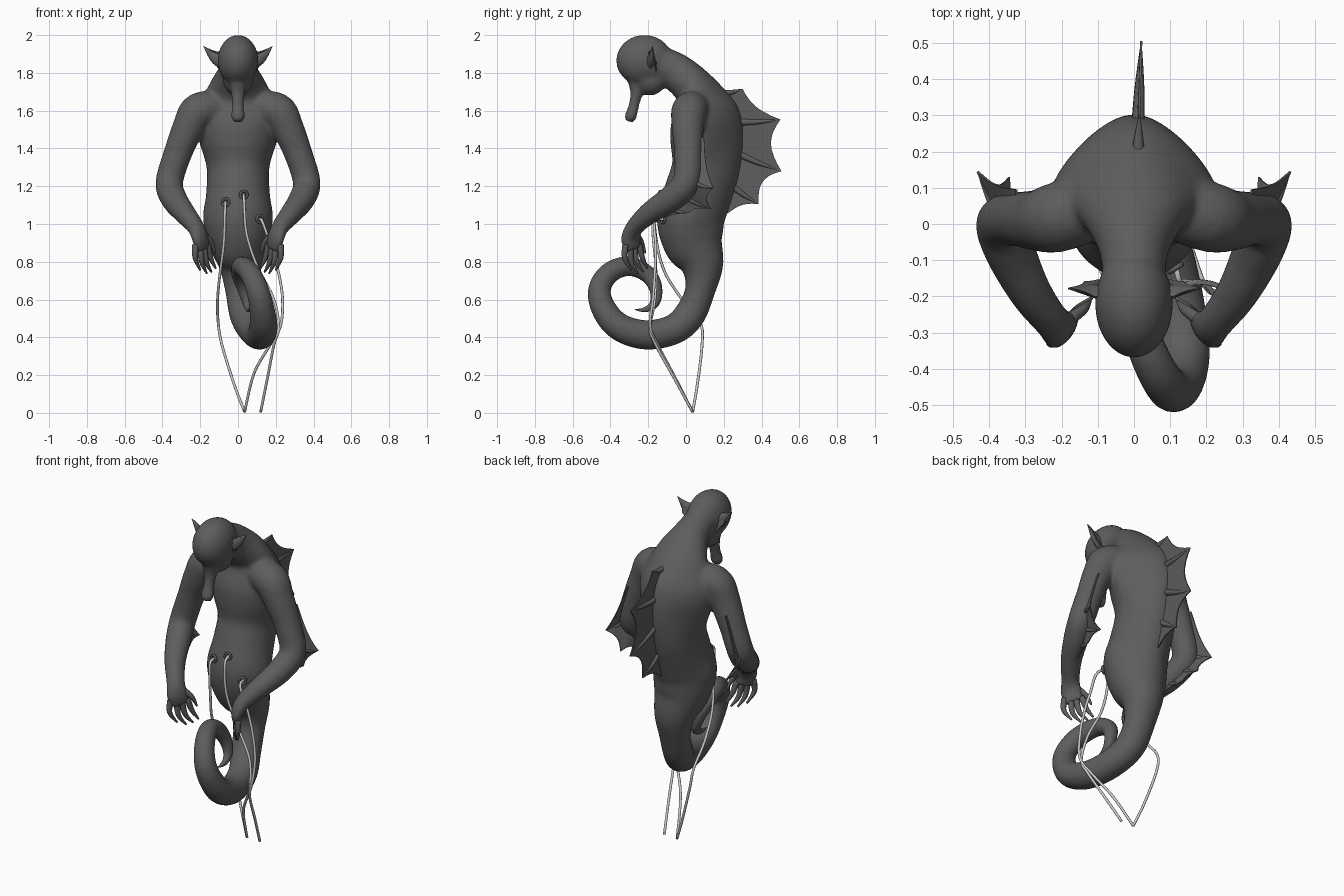
import bpy, bmesh
from math import cos, sin, pi
from mathutils import Vector as V, Matrix

SKIN = bpy.data.materials.new("dark_skin")
SKIN.diffuse_color = (.11, .11, .11, 1)


def catmull(pts, steps):
    """Smoothly resample rows of numbers."""
    p = [pts[0]] + list(pts) + [pts[-1]]
    out = []
    for i in range(1, len(p) - 2):
        for s in range(steps):
            t = s / steps
            out.append([0.5 * (2*b + (c-a)*t + (2*a-5*b+4*c-d)*t*t + (3*b-a-3*c+d)*t**3)
                        for a, b, c, d in zip(p[i-1], p[i], p[i+1], p[i+2])])
    return out + [list(pts[-1])]


def loft(bm, stations, ref=(1, 0, 0), steps=5, sides=20, sx=1, taper=0):
    """Tube through (x, y, z, half width, half depth); taper narrows the back of wide sections."""
    st = catmull(stations, steps)
    cs = [V(s[:3]) for s in st]
    rings = []
    for i, s in enumerate(st):
        t = (cs[min(i+1, len(cs)-1)] - cs[max(i-1, 0)]).normalized()
        u = V(ref) - t * V(ref).dot(t)
        u.normalize()
        w = t.cross(u)
        tp = taper * min(1, max(0, (s[3] - .14) / .06))
        ring = []
        for k in range(sides):
            a = 2 * pi * k / sides
            back = max(0, -sin(a))
            p = cs[i] + u * cos(a) * s[3] * (1 - tp * back) + w * sin(a) * s[4]
            ring.append(bm.verts.new((p.x * sx, p.y, p.z)))
        rings.append(ring)
    for a, b in zip(rings, rings[1:]):
        for k in range(sides):
            j = (k + 1) % sides
            bm.faces.new((a[k], a[j], b[j], b[k]))
    bm.faces.new(rings[0][::-1])
    bm.faces.new(rings[-1])


def ball(bm, c, r):
    bmesh.ops.create_uvsphere(bm, u_segments=28, v_segments=18, radius=1,
                              matrix=Matrix.Translation(c) @ Matrix.Diagonal((*r, 1)))


def finish(bm, name, smooth=True, mat=SKIN):
    bmesh.ops.recalc_face_normals(bm, faces=bm.faces)
    for f in bm.faces:
        f.smooth = smooth
    me = bpy.data.meshes.new(name)
    bm.to_mesh(me)
    bm.free()
    if mat:
        me.materials.append(mat)
    ob = bpy.data.objects.new(name, me)
    bpy.context.collection.objects.link(ob)
    return ob


def fin(name, base, tips, sag, r, sx=1, spines=()):
    """Scalloped membrane between base and tips, with tapering spines."""
    bm = bmesh.new()
    base, tips = [V(p) for p in base], [V(p) for p in tips]
    flip = lambda p: (p.x * sx, p.y, p.z)
    prev = None
    for i in range(len(tips) - 1):
        for s in range(9):
            t = s / 8
            b = base[i].lerp(base[i+1], t)
            e = tips[i].lerp(tips[i+1], t).lerp(b, sag * 4 * t * (1 - t))
            if s == 0 and prev:
                continue
            cur = [bm.verts.new(flip(b)), bm.verts.new(flip(e))]
            if prev:
                bm.faces.new((prev[0], cur[0], cur[1], prev[1]))
            prev = cur
    m = finish(bm, name + "_membrane", False).modifiers.new("thick", 'SOLIDIFY')
    m.thickness, m.offset = 0.006, 0
    bm = bmesh.new()
    for i in spines:
        b, t = base[i], tips[i]
        mid = b.lerp(t, 0.5) - V((0, 0, 0.006))
        loft(bm, [(*b, r, r), (*mid, r*.7, r*.7), (*t, .001, .001)], ref=(1, 0, .3), sides=8, sx=sx)
    finish(bm, name + "_spines")


# Torso, neck and coiled tail
body = bmesh.new()
loft(body, [
    (0, -.17, 1.86, .085, .09), (0, -.06, 1.81, .10, .10), (0, .05, 1.71, .168, .115),
    (0, .10, 1.58, .225, .18), (0, .11, 1.45, .21, .193), (0, .105, 1.3, .167, .18),
    (0, .06, 1.15, .17, .18), (0, .025, 1.03, .186, .18), (.002, .04, .9, .157, .16),
    (.014, .085, .78, .115, .115), (.022, .075, .65, .09, .08), (.038, .02, .52, .083, .083),
    (.08, -.07, .44, .08, .08), (.118, -.22, .413, .077, .078), (.135, -.36, .46, .075, .073)]
    + [(.125, -.44, .56, .066, .066), (.10, -.457, .66, .06, .06), (.06, -.40, .745, .056, .056),
       (.02, -.30, .777, .052, .052), (.01, -.205, .735, .046, .046), (.03, -.16, .66, .037, .037),
       (.05, -.165, .58, .027, .027), (.055, -.22, .545, .017, .017), (.055, -.275, .55, .009, .009)],
    sides=32, taper=.33)

# Head, jaw and drooping snout
ball(body, (0, -.22, 1.865), (.108, .15, .136))
ball(body, (0, -.19, 1.765), (.08, .085, .085))
loft(body, [(0, -.24, 1.84, .05, .06), (0, -.265, 1.77, .048, .045), (0, -.262, 1.70, .038, .034),
            (0, -.275, 1.63, .031, .028), (0, -.293, 1.57, .037, .032), (0, -.30, 1.542, .029, .023)])

# Arms with palms
ARM_REF = (-.6, .8, 0)
for sx in (1, -1):
    loft(body, [(.08, .06, 1.61, .09, .09), (.205, .02, 1.60, .097, .097), (.262, .01, 1.51, .086, .086),
                (.320, .013, 1.37, .075, .075), (.364, .0, 1.22, .073, .073), (.340, -.08, 1.135, .07, .07),
                (.285, -.19, 1.06, .059, .059), (.225, -.27, .985, .051, .045),
                (.20, -.292, .925, .06, .034), (.188, -.28, .865, .052, .024)],
         ref=ARM_REF, sx=sx)
ob = finish(body, "body")
m = ob.modifiers.new("merge", 'REMESH')
m.mode, m.voxel_size, m.use_smooth_shade = 'VOXEL', 0.011, True
m = ob.modifiers.new("soften", 'SMOOTH')
m.factor, m.iterations = 0.5, 8

FINGERS = [((.225, -.32, .89), (.226, -.325, .82), (.20, -.29, .755)),
           ((.20, -.295, .88), (.192, -.29, .80), (.165, -.255, .738)),
           ((.18, -.275, .88), (.168, -.26, .80), (.14, -.225, .745)),
           ((.162, -.25, .89), (.145, -.23, .82), (.118, -.205, .765)),
           ((.175, -.26, .94), (.14, -.235, .90), (.122, -.215, .845))]
for sx, side in ((1, "right"), (-1, "left")):
    # Fingers
    bm = bmesh.new()
    for a, b, c in FINGERS:
        loft(bm, [(*a, .018, .018), (*b, .014, .014), (*c, .005, .005)], sides=10, sx=sx)
    finish(bm, side + "_fingers")
    # Elbow fin
    fin(side + "_elbow_fin",
        [(.325, .06, 1.45), (.385, .04, 1.22), (.35, -.02, 1.15), (.31, -.09, 1.08), (.29, -.14, 1.05)],
        [(.325, .095, 1.46), (.432, .145, 1.19), (.345, .13, 1.08), (.335, .02, 1.06), (.30, -.12, 1.03)],
        .22, .013, sx, (1, 2, 3))
    # Ear: pointed cone and lobed web
    bm = bmesh.new()
    loft(bm, [(.08, -.19, 1.86, .042, .024), (.125, -.183, 1.882, .028, .016), (.18, -.178, 1.938, .002, .002)],
         ref=(0, 0, 1), sides=12, sx=sx)
    finish(bm, side + "_ear")
    fin(side + "_ear_web",
        [(.08, -.2, 1.91), (.08, -.18, 1.88), (.08, -.17, 1.85), (.08, -.16, 1.81)],
        [(.11, -.2, 1.905), (.182, -.178, 1.94), (.138, -.16, 1.86), (.10, -.155, 1.815)], .15, .008, sx, (2,))
    # Eye
    bm = bmesh.new()
    ball(bm, (.048 * sx, -.305, 1.788), (.014, .012, .011))
    finish(bm, side + "_eye")

# Back fin
fin("back_fin",
    [(.01, .17, 1.69), (.01, .25, 1.54), (.01, .25, 1.385), (.01, .22, 1.22), (.01, .17, 1.08)],
    [(.015, .30, 1.715), (.02, .50, 1.553), (.02, .505, 1.28), (.02, .385, 1.105), (.01, .21, 1.05)],
    .21, .02, 1, (0, 1, 2, 3))

# Belly cords, each leaving through a ring
CORDS = [
    [(-.065, -.13, 1.115), (-.068, -.17, 1.09), (-.075, -.155, .9), (-.095, -.11, .74), (-.108, -.02, .6),
     (-.105, .075, .48), (-.085, .085, .36), (-.02, .06, .15), (.035, .035, .005)],
    [(.03, -.13, 1.155), (.032, -.17, 1.12), (.045, -.175, .95), (.10, -.16, .78), (.19, -.165, .6),
     (.215, -.19, .45), (.19, -.16, .36), (.155, -.06, .18), (.12, .035, .005)],
    [(.115, -.11, 1.025), (.13, -.165, 1.01), (.175, -.16, .88), (.215, -.165, .74), (.236, -.175, .6),
     (.225, -.19, .46), (.17, -.15, .36), (.085, -.07, .21), (.035, .035, .005)]]
bm = bmesh.new()
for c in CORDS:
    loft(bm, [(*p, .0075, .0075) for p in c], ref=(1, .2, .1), sides=10)
finish(bm, "belly_cords", mat=None)
for i, (x, y, z) in enumerate([(-.065, -.135, 1.115), (.03, -.138, 1.155), (.115, -.122, 1.025)]):
    bpy.ops.mesh.primitive_torus_add(major_radius=.019, minor_radius=.007, major_segments=24, minor_segments=8,
                                     location=(x, y, z), rotation=(pi / 2, 0, x * 5))
    bpy.context.object.name = "belly_ring_%d" % (i + 1)
    bpy.context.object.data.materials.append(SKIN)
    bpy.ops.object.shade_smooth()
